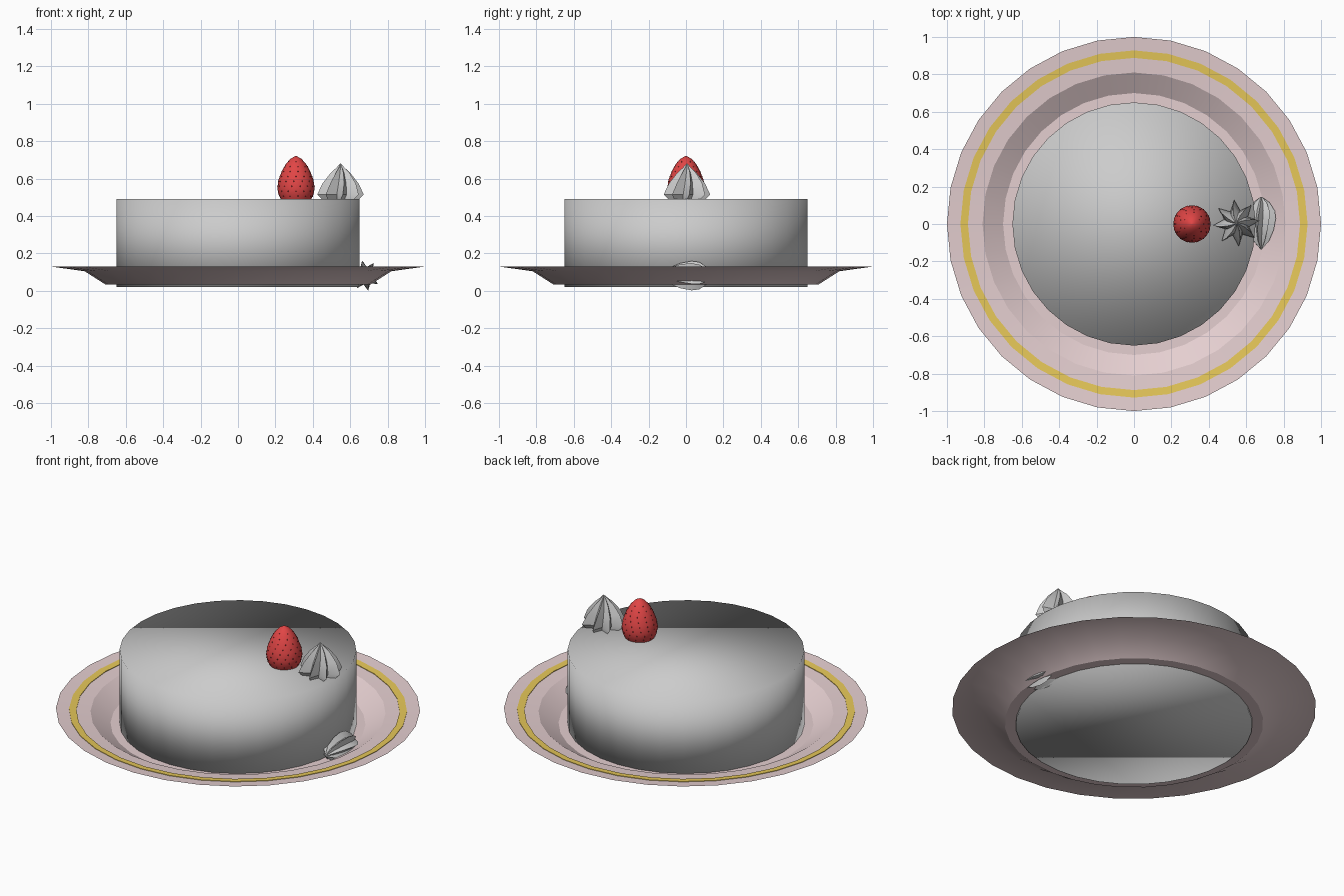
import bpy, math
from mathutils import Matrix, Vector

if "Cube" in bpy.data.objects:
    bpy.data.objects.remove(bpy.data.objects["Cube"])


def material(name, r, g, b):
    m = bpy.data.materials.new(name)
    m.diffuse_color = (r, g, b, 1)
    m.use_nodes = True
    m.node_tree.nodes["Principled BSDF"].inputs["Base Color"].default_value = m.diffuse_color
    return m


def make(name, verts, faces, mat=None, angle=None):
    me = bpy.data.meshes.new(name)
    me.from_pydata([tuple(v) for v in verts], [], faces)
    me.update()
    ob = bpy.data.objects.new(name, me)
    bpy.context.collection.objects.link(ob)
    if mat:
        me.materials.append(mat)
    if angle is not None:
        bpy.ops.object.select_all(action='DESELECT')
        ob.select_set(True)
        bpy.context.view_layer.objects.active = ob
        bpy.ops.object.shade_smooth_by_angle(angle=math.radians(angle))
    return ob


def lathe(profile, n, valley=1.0, twist=0.0, closed=False):
    """Spin (radius, z) points; valley < 1 gives a star section, twist turns it level by level."""
    verts, faces = [], []
    for k, (r, z) in enumerate(profile):
        for i in range(n):
            a = 2 * math.pi * i / n + twist * k
            rr = r * (valley if i % 2 else 1)
            verts.append(Vector((rr * math.cos(a), rr * math.sin(a), z)))
    m = len(profile)
    for k in range(m if closed else m - 1):
        k2 = (k + 1) % m
        for i in range(n):
            j = (i + 1) % n
            faces.append((k * n + i, k * n + j, k2 * n + j, k2 * n + i))
    if not closed:
        faces.append(tuple(reversed(range(n))))
        faces.append(tuple(range((m - 1) * n, m * n)))
    return verts, faces


pink = material("pink_china", 0.78, 0.62, 0.63)
gold = material("gold", 0.80, 0.58, 0.10)
red = material("berry_red", 0.75, 0.06, 0.06)
seed = material("seed_dark", 0.22, 0.03, 0.03)

# plate with a raised rim
make("plate", *lathe([(0.62, 0.035), (0.71, 0.035), (0.82, 0.105), (1.0, 0.13),
                      (0.81, 0.114), (0.70, 0.045), (0.62, 0.045)], 32), pink, 25)

# gold band on the rim
make("gold_band", *lathe([(0.888, 0.118), (0.928, 0.121), (0.928, 0.127), (0.888, 0.124)],
                         32, closed=True), gold, 30)

# cake body, smooth all over
bpy.ops.mesh.primitive_cylinder_add(vertices=32, radius=0.65, depth=0.47, location=(0, 0, 0.255))
cake = bpy.context.object
cake.name = "cake"
bpy.ops.object.shade_smooth()

# piped cream rosette on top
v, f = lathe([(0.095, 0.485), (0.125, 0.515), (0.098, 0.575), (0.055, 0.63),
              (0.022, 0.66), (0.003, 0.68)], 16, 0.55, 0.10)
make("cream_rosette", [p + Vector((0.548, 0.005, 0)) for p in v], f, None, 35)

# piped cream shell lying at the foot of the cake
v, f = lathe([(0.004, -0.145), (0.045, -0.115), (0.074, -0.07), (0.08, -0.03),
              (0.070, 0.03), (0.045, 0.09), (0.004, 0.135)], 16, 0.6, 0.07)
lay = Matrix.Translation((0.68, 0, 0.081)) @ Matrix.Rotation(math.radians(90), 4, 'X')
make("cream_shell", [lay @ p for p in v], f, None, 35)

# strawberry
berry = [(0.078, 0.485), (0.094, 0.515), (0.10, 0.55), (0.093, 0.595), (0.075, 0.642),
         (0.052, 0.682), (0.027, 0.708), (0.004, 0.72)]
centre = Vector((0.31, 0, 0))
v, f = lathe(berry, 20)
make("strawberry", [p + centre for p in v], f, red, 60)


def berry_radius(z):
    for (r0, z0), (r1, z1) in zip(berry, berry[1:]):
        if z0 <= z <= z1:
            return r0 + (r1 - r0) * (z - z0) / (z1 - z0)
    return 0


# seeds in staggered rings
verts, faces = [], []
for k in range(8):
    z = 0.507 + 0.026 * k
    r = berry_radius(z)
    n = max(4, round(r * 140))
    for i in range(n):
        a = 2 * math.pi * (i + 0.5 * (k % 2)) / n
        out = Vector((math.cos(a), math.sin(a), 0))
        side = Vector((-out.y, out.x, 0)) * 0.003
        up = Vector((0, 0, 0.005))
        c = centre + out * (r - 0.0005) + Vector((0, 0, z))
        b = len(verts)
        verts += [c + side, c + up, c - side, c - up, c + out * 0.003]
        faces += [(b + q, b + (q + 1) % 4, b + 4) for q in range(4)]
make("strawberry_seeds", verts, faces, seed)
